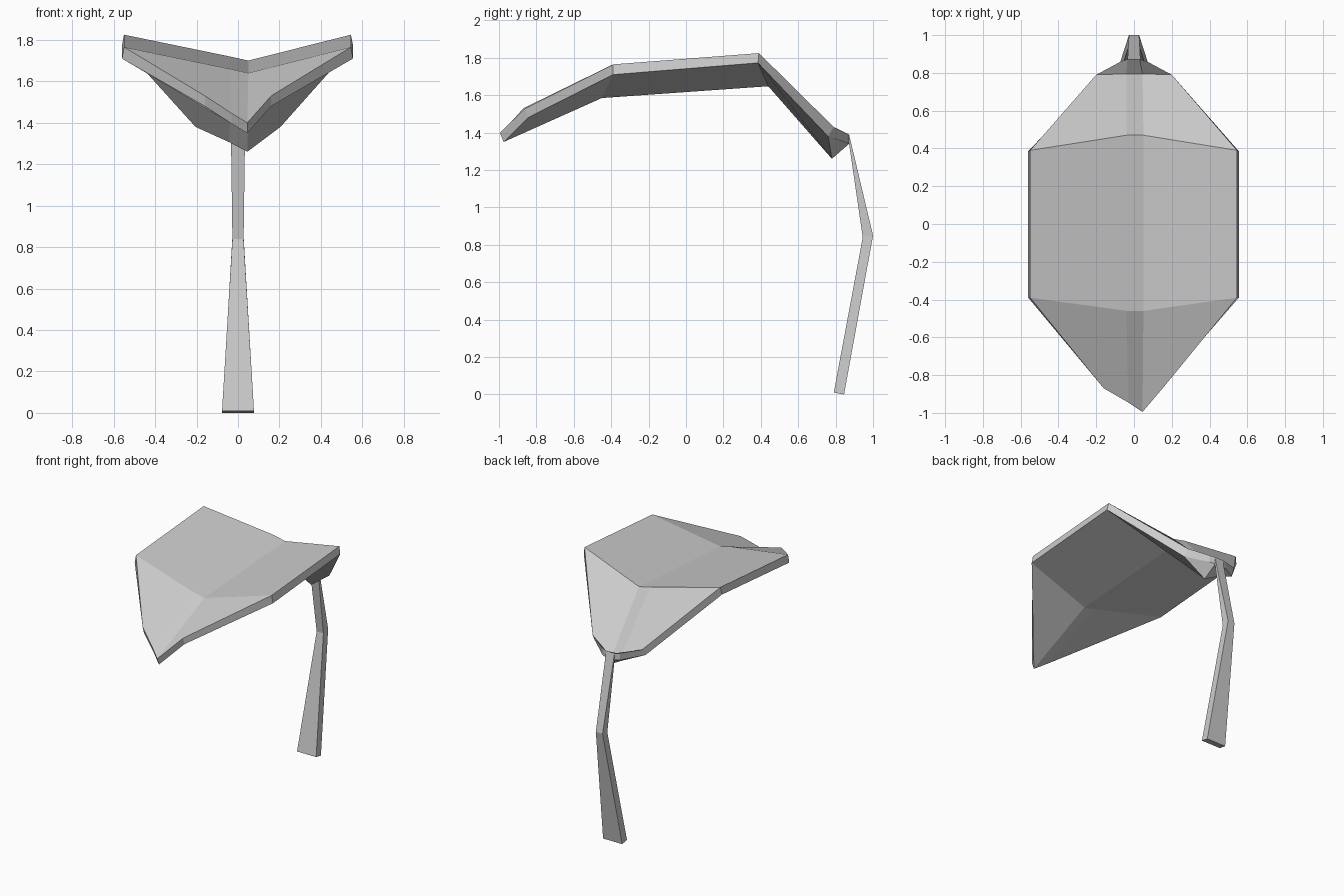
import bpy

cube = bpy.data.objects.get("Cube")
if cube:
    bpy.data.objects.remove(cube, do_unlink=True)

grey = bpy.data.materials.new("light grey")
grey.use_nodes = True
colour = (0.6, 0.6, 0.6, 1)
grey.diffuse_color = colour
grey.node_tree.nodes["Principled BSDF"].inputs["Base Color"].default_value = colour


def make_object(name, verts, faces):
    mesh = bpy.data.meshes.new(name)
    mesh.from_pydata(verts, [], faces)
    mesh.materials.append(grey)
    mesh.update()
    obj = bpy.data.objects.new(name, mesh)
    bpy.context.collection.objects.link(obj)
    return obj


# Leaf rows from tip to stalk: left edge, two midrib lines, right edge
top_rows = [
    [(-.16, -.87, 1.53), (-.03, -.945, 1.445), (.045, -.995, 1.40), (.16, -.86, 1.53)],
    [(-.55, -.39, 1.765), (-.04, -.46, 1.66), (.05, -.46, 1.64), (.545, -.39, 1.765)],
    [(-.55, .39, 1.825), (-.04, .47, 1.72), (.05, .47, 1.70), (.545, .39, 1.825)],
    [(-.20, .79, 1.43), (-.04, .795, 1.355), (.045, .795, 1.31), (.20, .79, 1.43)],
    [(-.07, .86, 1.395), (-.035, .872, 1.39), (.03, .872, 1.39), (.07, .86, 1.395)],
]
# Shift of the underside per row: (edge widening, edge y, midrib y, z)
shifts = [(0, .015, .02, -.05), (.01, 0, .01, -.055), (.01, -.005, -.03, -.052),
          (.005, -.03, -.015, -.05), (0, 0, 0, -.05)]


def underside(row, shift):
    wide, edge_y, rib_y, dz = shift
    result = []
    for i, (x, y, z) in enumerate(row):
        edge = i in (0, 3)
        dx = (wide if x > 0 else -wide) if edge else 0
        result.append((x + dx, y + (edge_y if edge else rib_y), z + dz))
    return result


bottom_rows = [underside(r, s) for r, s in zip(top_rows, shifts)]
rows, cols = len(top_rows), 4
half = rows * cols
verts = [p for row in top_rows + bottom_rows for p in row]
faces = []
for r in range(rows - 1):
    for c in range(cols - 1):
        a = r * cols + c
        quad = (a, a + 1, a + cols + 1, a + cols)
        faces += [quad, tuple(i + half for i in reversed(quad))]

# Rim joining the top and underside around the outline
last = (rows - 1) * cols
outline = (list(range(cols)) + [r * cols + cols - 1 for r in range(1, rows)]
           + list(range(last + cols - 2, last - 1, -1))
           + [r * cols for r in range(rows - 2, 0, -1)])
for a, b in zip(outline, outline[1:] + outline[:1]):
    faces.append((b, a, a + half, b + half))
make_object("leaf", verts, faces)

# Stalk sections: half width, outer (y, z), inner (y, z)
sections = [(.034, (.872, 1.39), (.872, 1.34)),
            (.027, (1.0, .85), (.945, .84)),
            (.077, (.845, 0), (.79, .01))]
verts, faces = [], []
for w, outer, inner in sections:
    verts += [(-w, *outer), (w, *outer), (w, *inner), (-w, *inner)]
for s in range(len(sections) - 1):
    for i in range(4):
        a, b = s * 4 + i, s * 4 + (i + 1) % 4
        faces.append((a, a + 4, b + 4, b))
end = 4 * len(sections)
faces += [(0, 1, 2, 3), (end - 1, end - 2, end - 3, end - 4)]
make_object("stalk", verts, faces)
